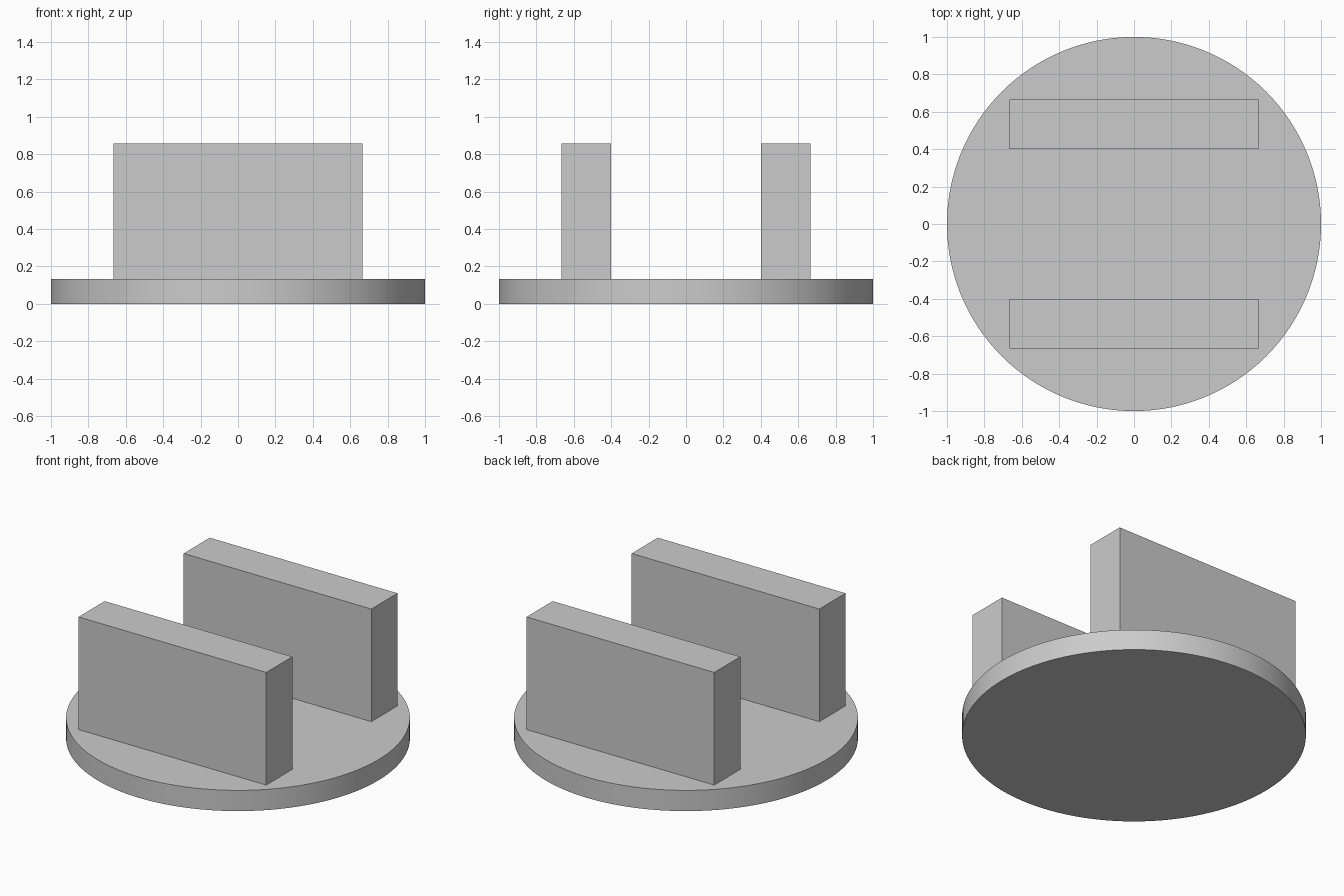
import bpy
import math

# Remove the default cube
default = bpy.data.objects.get("Cube")
if default:
    bpy.data.objects.remove(default, do_unlink=True)

BASE_HEIGHT = 0.133
WALL_TOP = 0.856
WALL_LENGTH = 1.333
WALL_THICKNESS = 0.265
WALL_OFFSET = 0.533

# Single grey material
grey = bpy.data.materials.new("light_grey")
grey.use_nodes = True
colour = (0.6, 0.6, 0.6, 1)
grey.diffuse_color = colour
grey.node_tree.nodes["Principled BSDF"].inputs["Base Color"].default_value = colour

# Round base plate with a smooth rim
bpy.ops.mesh.primitive_cylinder_add(
    vertices=128, radius=1, depth=BASE_HEIGHT, location=(0, 0, BASE_HEIGHT / 2))
base = bpy.context.object
base.name = "base_plate"
base.data.materials.append(grey)
bpy.ops.object.shade_smooth_by_angle(angle=math.radians(30))


# Upright slabs, standing on the base
def add_wall(name, y):
    height = WALL_TOP - BASE_HEIGHT
    bpy.ops.mesh.primitive_cube_add(size=1, location=(0, y, BASE_HEIGHT + height / 2))
    wall = bpy.context.object
    wall.name = name
    wall.scale = (WALL_LENGTH, WALL_THICKNESS, height)
    bpy.ops.object.transform_apply(location=False, rotation=False, scale=True)
    wall.data.materials.append(grey)


add_wall("front_wall", -WALL_OFFSET)
add_wall("back_wall", WALL_OFFSET)
